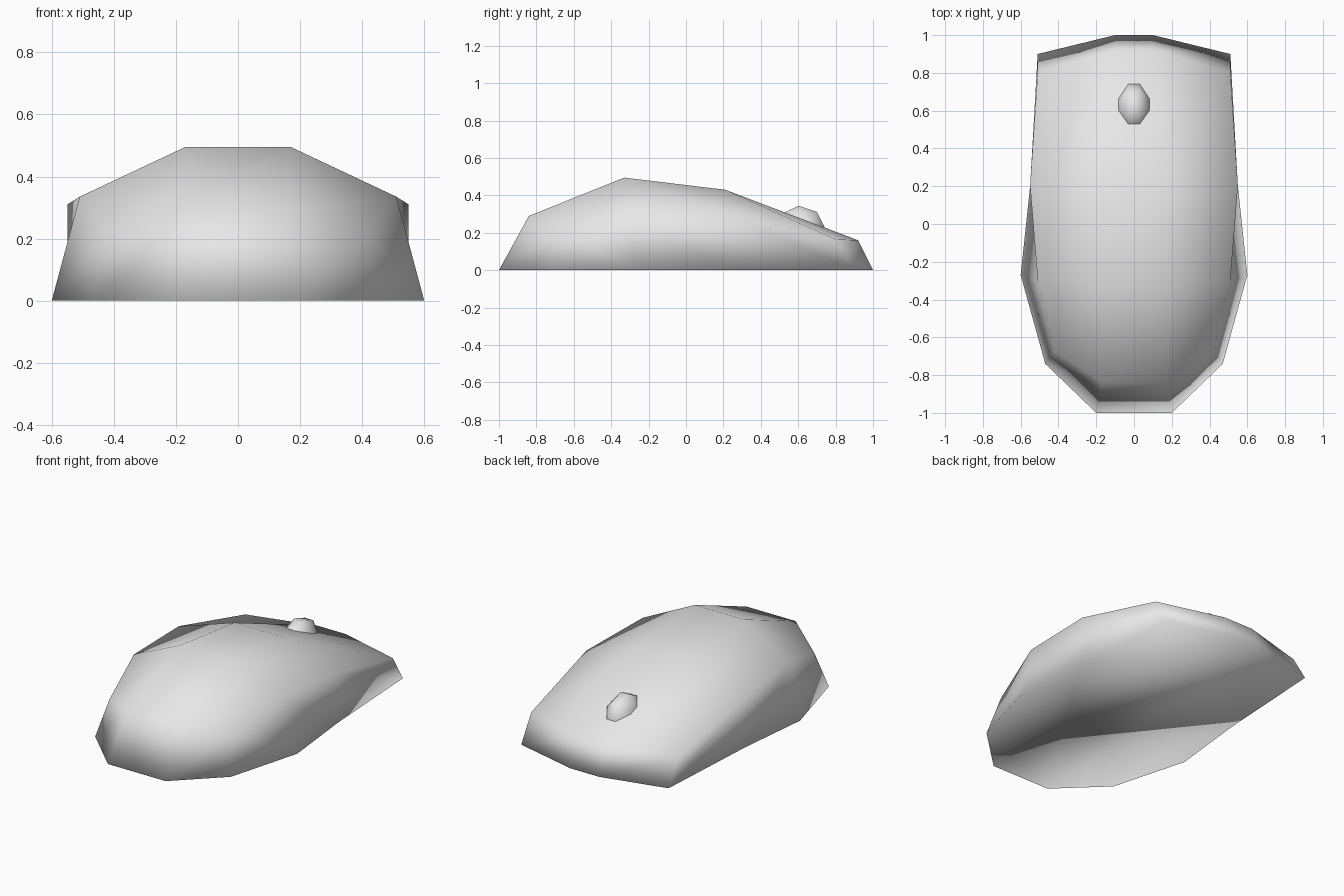
import bpy, bmesh, math

cube = bpy.data.objects.get("Cube")
if cube:
    bpy.data.objects.remove(cube, do_unlink=True)

grey = bpy.data.materials.new("plain_grey")
grey.use_nodes = True
grey.diffuse_color = (0.8, 0.8, 0.8, 1)
grey.node_tree.nodes["Principled BSDF"].inputs["Base Color"].default_value = (0.8, 0.8, 0.8, 1)


def finish(bm, name):
    """Turn a bmesh into a smooth-shaded grey object."""
    bmesh.ops.recalc_face_normals(bm, faces=bm.faces)
    mesh = bpy.data.meshes.new(name)
    bm.to_mesh(mesh)
    bm.free()
    mesh.materials.append(grey)
    for p in mesh.polygons:
        p.use_smooth = True
    obj = bpy.data.objects.new(name, mesh)
    bpy.context.collection.objects.link(obj)
    return obj


# Shell: stations from cable end to palm end, each (shoulder, ridge)
stations = [
    ((0.51, 0.90, 0.0), (0.10, 1.00, 0.0)),      # lower rim, cable end
    ((0.51, 0.80, 0.165), (0.10, 0.92, 0.16)),
    ((0.55, 0.20, 0.31), (0.17, 0.21, 0.43)),
    ((0.51, -0.30, 0.335), (0.17, -0.33, 0.495)),
    ((0.42, -0.67, 0.22), (0.17, -0.84, 0.29)),
    ((0.47, -0.74, 0.0), (0.20, -1.00, 0.0)),    # lower rim, palm end
]
side_rim = [(0.55, 0.20, 0.0), (0.60, -0.27, 0.0)]

bm = bmesh.new()


def pair(co):
    """A vertex and its mirror image, as (left, right)."""
    x, y, z = co
    return bm.verts.new((x, y, z)), bm.verts.new((-x, y, z))


rows = []
for shoulder, ridge in stations:
    s, r = pair(shoulder), pair(ridge)
    rows.append([s[0], r[0], r[1], s[1]])
rim = [pair(co) for co in side_rim]

# Top surface with both end walls
for a, b in zip(rows, rows[1:]):
    for i in range(3):
        bm.faces.new((a[i], a[i + 1], b[i + 1], b[i]))

# Side walls
for side, col in ((0, 0), (1, 3)):
    low = [rows[0][col], rim[0][side], rim[1][side], rows[-1][col]]
    high = [row[col] for row in rows[1:-1]]
    for i in range(3):
        bm.faces.new((low[i], low[i + 1], high[i + 1], high[i]))

# Flat underside
bm.faces.new(rows[0] + [p[1] for p in rim] + rows[-1][::-1] + [p[0] for p in reversed(rim)])
finish(bm, "mouse_shell")

# Scroll wheel: eight-sided disc, narrow tread and wide hub
bm = bmesh.new()
SIDES = 8
centre_y, centre_z = 0.61, 0.208
rings = []
for x, radius in ((-0.082, 0.075), (-0.03, 0.137), (0.03, 0.137), (0.082, 0.075)):
    ring = []
    for i in range(SIDES):
        a = math.radians(4) + math.tau * (i + 0.0) / SIDES
        ring.append(bm.verts.new((x, centre_y + radius * math.cos(a), centre_z + radius * math.sin(a))))
    rings.append(ring)
for a, b in zip(rings, rings[1:]):
    for i in range(SIDES):
        j = (i + 1) % SIDES
        bm.faces.new((a[i], a[j], b[j], b[i]))
bm.faces.new(rings[0])
bm.faces.new(rings[-1])
finish(bm, "scroll_wheel")
